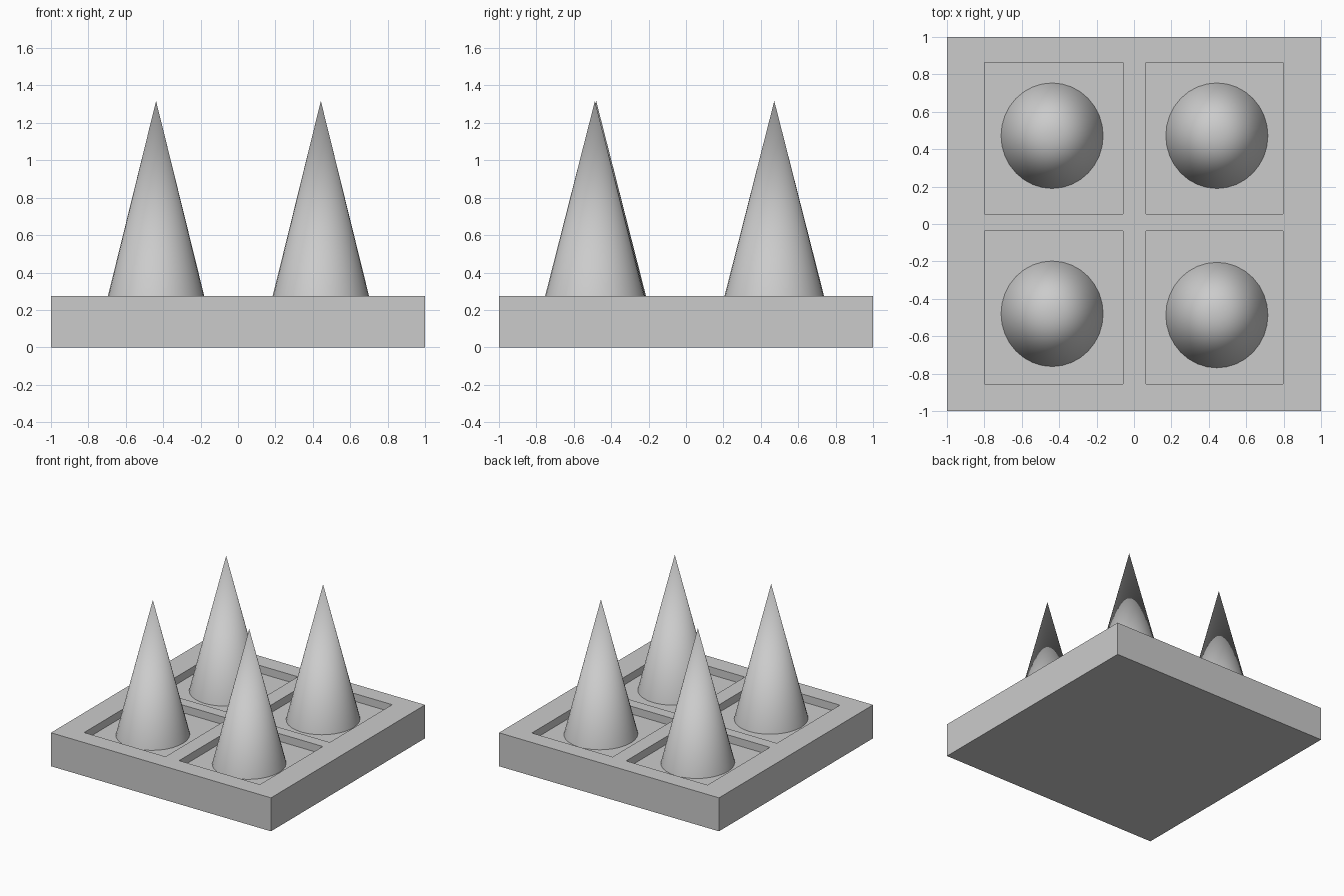
import bpy
import math

if "Cube" in bpy.data.objects:
    bpy.data.objects.remove(bpy.data.objects["Cube"])

BASE_TOP = 0.275
FLOOR = 0.212
APEX = 1.317


def box(name, x0, x1, y0, y1, z0, z1):
    bpy.ops.mesh.primitive_cube_add(
        size=1, location=((x0 + x1) / 2, (y0 + y1) / 2, (z0 + z1) / 2))
    ob = bpy.context.object
    ob.name = name
    ob.scale = (x1 - x0, y1 - y0, z1 - z0)
    bpy.ops.object.transform_apply(location=False, rotation=False, scale=True)
    return ob


# Square tray
tray = box("tray", -1, 1, -1, 1, 0, BASE_TOP)

# Four shallow rectangular pockets
for x0, x1 in ((-0.80, -0.06), (0.063, 0.797)):
    for y0, y1 in ((-0.855, -0.037), (0.053, 0.863)):
        cutter = box("pocket_cutter", x0, x1, y0, y1, FLOOR, BASE_TOP + 0.1)
        mod = tray.modifiers.new("pocket", 'BOOLEAN')
        mod.operation = 'DIFFERENCE'
        mod.solver = 'EXACT'
        mod.object = cutter
        bpy.context.view_layer.objects.active = tray
        bpy.ops.object.modifier_apply(modifier=mod.name)
        bpy.data.objects.remove(cutter)

# One slightly oval cone standing in each pocket
for name, x, y in (("cone_front_left", -0.438, -0.48),
                   ("cone_front_right", 0.443, -0.487),
                   ("cone_back_left", -0.438, 0.472),
                   ("cone_back_right", 0.443, 0.472)):
    bpy.ops.mesh.primitive_cone_add(
        vertices=32, radius1=1, radius2=0, depth=APEX - FLOOR,
        location=(x, y, (APEX + FLOOR) / 2))
    cone = bpy.context.object
    cone.name = name
    cone.scale = (0.273, 0.282, 1)
    bpy.ops.object.transform_apply(location=False, rotation=False, scale=True)
    bpy.ops.object.shade_smooth_by_angle(angle=math.radians(40))
